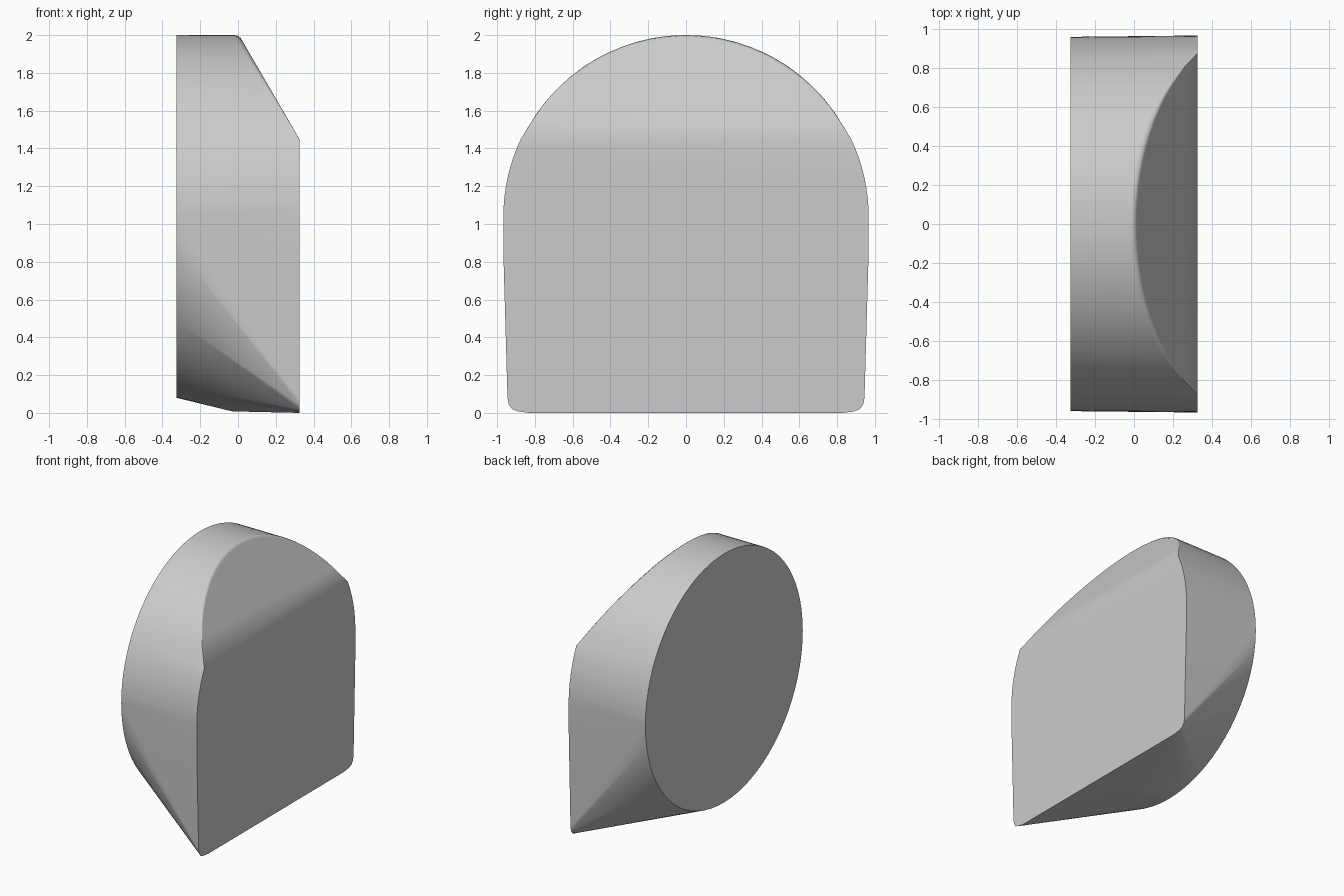
import bpy
import bmesh
from math import sin, cos, tau, asin, radians

cube = bpy.data.objects.get("Cube")
if cube:
    bpy.data.objects.remove(cube)

HALF = 0.325       # half thickness
R, CZ = 0.96, 1.04   # round face radius and centre height
BEVEL_Z = 1.45       # where the sloped top meets the flat face
SLOPE = 1.72

gray = bpy.data.materials.new("plain gray")
gray.use_nodes = True
color = (0.6, 0.6, 0.6, 1)
gray.diffuse_color = color
gray.node_tree.nodes["Principled BSDF"].inputs["Base Color"].default_value = color

points = []

# Round face
for i in range(72):
    a = tau * i / 72
    points.append((-HALF, R * cos(a), CZ + R * sin(a)))

# Flat face: arched shoulders, tapered sides, rounded lower corners
shoulder = asin((BEVEL_Z - CZ) / R)
side = [(0.967 * cos(shoulder * i / 8), CZ + R * sin(shoulder * i / 8)) for i in range(9)]
side += [(0.967, 0.85), (0.945, 0.08), (0.938, 0.045), (0.92, 0.02), (0.89, 0.008), (0.83, 0)]
for y, z in side:
    points += [(HALF, y, z), (HALF, -y, z)]

# Arched rim of the sloped top, softened by two rows
def slope_x(z):
    return HALF - (z - BEVEL_Z) / SLOPE

for i in range(1, 32):
    a = shoulder + (tau / 2 - 2 * shoulder) * i / 32
    fade = min(1, 4 * i / 32, 4 * (32 - i) / 32)
    for r, shift in ((R, -0.025), (R - 0.004 * fade, -0.008), (R - 0.015 * fade, 0)):
        z = CZ + r * sin(a)
        points.append((slope_x(z) + shift * fade, r * cos(a), z))

# Blunt tip of the underside
points += [(-0.03, 0.04, 0.008), (-0.03, -0.04, 0.008)]

# Wrap the sections in one convex skin
bm = bmesh.new()
for p in points:
    bm.verts.new(p)
hull = bmesh.ops.convex_hull(bm, input=bm.verts)
loose = {v for v in hull["geom_interior"] + hull["geom_unused"]
         if isinstance(v, bmesh.types.BMVert)}
bmesh.ops.delete(bm, geom=list(loose), context='VERTS')
bmesh.ops.dissolve_limit(bm, angle_limit=radians(0.5), verts=bm.verts, edges=bm.edges)
bmesh.ops.recalc_face_normals(bm, faces=bm.faces)
mesh = bpy.data.meshes.new("rounded_block")
bm.to_mesh(mesh)
bm.free()
mesh.materials.append(gray)

block = bpy.data.objects.new("rounded_block", mesh)
bpy.context.collection.objects.link(block)
bpy.context.view_layer.objects.active = block
block.select_set(True)
bpy.ops.object.shade_smooth_by_angle(angle=radians(32))
weighted = block.modifiers.new("Weighted Normal", 'WEIGHTED_NORMAL')
weighted.keep_sharp = True
